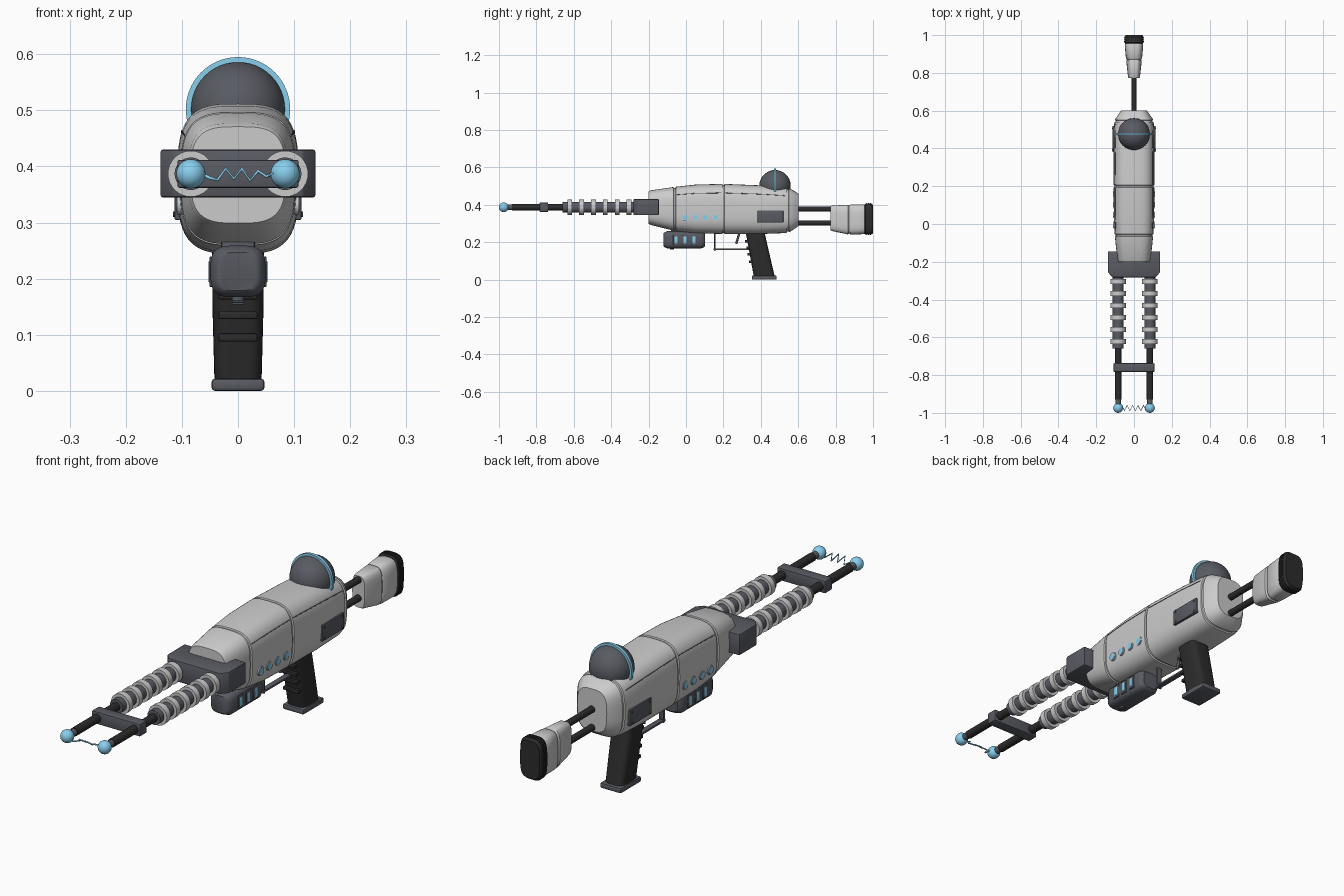
import bpy, bmesh
from math import cos, sin, pi
from mathutils import Vector

if "Cube" in bpy.data.objects:
    bpy.data.objects.remove(bpy.data.objects["Cube"])


def material(name, rgb):
    m = bpy.data.materials.new(name)
    m.diffuse_color = (*rgb, 1)
    m.use_nodes = True
    m.node_tree.nodes["Principled BSDF"].inputs["Base Color"].default_value = m.diffuse_color
    return m


DARK = material("dark_grey", (0.10, 0.105, 0.125))
BLACK = material("black", (0.025, 0.025, 0.025))
BLUE = material("light_blue", (0.25, 0.62, 0.85))


def finish(name, bm, mat=None, bevel=0):
    bmesh.ops.recalc_face_normals(bm, faces=bm.faces)
    if bevel:
        bmesh.ops.bevel(bm, geom=bm.edges[:], offset=bevel, segments=2, affect='EDGES', profile=0.5)
    me = bpy.data.meshes.new(name)
    bm.to_mesh(me)
    bm.free()
    ob = bpy.data.objects.new(name, me)
    bpy.context.collection.objects.link(ob)
    if mat:
        me.materials.append(mat)
    bpy.ops.object.select_all(action='DESELECT')
    ob.select_set(True)
    bpy.context.view_layer.objects.active = ob
    bpy.ops.object.shade_smooth_by_angle(angle=0.6)
    return ob


def box(name, lo, hi, mat=None, bevel=0.004):
    bm = bmesh.new()
    bmesh.ops.create_cube(bm, size=1)
    lo, hi = Vector(lo), Vector(hi)
    for v in bm.verts:
        v.co = (lo + hi) / 2 + v.co * (hi - lo)
    return finish(name, bm, mat, bevel)


def rod(name, a, b, r, mat=None, seg=24):
    a, b = Vector(a), Vector(b)
    bm = bmesh.new()
    bmesh.ops.create_cone(bm, cap_ends=True, segments=seg, radius1=r, radius2=r, depth=(b - a).length)
    q = (b - a).to_track_quat('Z', 'Y')
    for v in bm.verts:
        v.co = (a + b) / 2 + q @ v.co
    return finish(name, bm, mat)


def ball(name, c, r, mat, seg=32):
    bm = bmesh.new()
    bmesh.ops.create_uvsphere(bm, u_segments=seg, v_segments=seg // 2, radius=r)
    bmesh.ops.translate(bm, verts=bm.verts, vec=c)
    return finish(name, bm, mat)


def spow(v, e):
    return abs(v) ** e * (1 if v >= 0 else -1)


# section = (position along axis, centre on the other axis, half width, half height)
def loft(name, secs, mat=None, axis='y', n=3.3, seg=48):
    bm = bmesh.new()
    rings = []
    for t, c, hu, hv in secs:
        ring = []
        for i in range(seg):
            a = 2 * pi * i / seg
            u = hu * spow(cos(a), 2 / n)
            v = c + hv * spow(sin(a), 2 / n)
            ring.append(bm.verts.new((u, t, v) if axis == 'y' else (u, v, t)))
        rings.append(ring)
    for p, q in zip(rings, rings[1:]):
        for i in range(seg):
            j = (i + 1) % seg
            bm.faces.new((p[i], p[j], q[j], q[i]))
    bm.faces.new(rings[0])
    bm.faces.new(rings[-1])
    return finish(name, bm, mat)


def wire(name, pts, r, mat):
    cu = bpy.data.curves.new(name, 'CURVE')
    cu.dimensions = '3D'
    cu.bevel_depth = r
    cu.bevel_resolution = 2
    cu.use_fill_caps = True
    s = cu.splines.new('POLY')
    s.points.add(len(pts) - 1)
    for p, co in zip(s.points, pts):
        p.co = (*co, 1)
    ob = bpy.data.objects.new(name, cu)
    bpy.context.collection.objects.link(ob)
    cu.materials.append(mat)


# Main body with panel grooves cut in at the seams
profile = [(-0.2, .385, .084, .086), (-0.19, .385, .088, .092), (-0.06, .378, .102, .118),
           (0.05, .378, .107, .130), (0.2, .378, .108, .134), (0.4, .374, .108, .130),
           (0.53, .371, .105, .122), (0.555, .371, .100, .116), (0.59, .373, .076, .095), (0.602, .374, .066, .085)]


def at(y):
    for p, q in zip(profile, profile[1:]):
        if p[0] <= y <= q[0]:
            f = (y - p[0]) / (q[0] - p[0])
            return [a + (b - a) * f for a, b in zip(p, q)]


secs = [list(p) for p in profile if p[0] not in (-0.06, 0.2)]
for s in (-0.06, 0.2, 0.545):
    for d, cut in ((-.006, 0), (-.004, .005), (.004, .005), (.006, 0)):
        y, c, w, h = at(s + d)
        secs.append([y, c, w - cut, h - cut])
loft("body", sorted(secs))

# Side details on both sides
for sx in (-1, 1):
    for y in (-.005, .049, .103, .157):
        rod("window_rim", (sx * .09, y, .332), (sx * .1085, y, .332), .018)
        rod("window", (sx * .09, y, .332), (sx * .110, y, .332), .014, BLUE)
    box("side_plate", (sx * .10 - .013, .38, .305), (sx * .10 + .013, .52, .37), DARK, .002)
    for y in (.393, .507):
        for z in (.315, .36):
            rod("plate_screw", (sx * .105, y, z), (sx * .116, y, z), .005, DARK, 10)
    for y0, y1 in ((-.05, .19), (.21, .53)):
        pts = []
        for k in range(9):
            y, c, w, h = at(y0 + (y1 - y0) * k / 8)
            pts.append((sx * w * cos(.5) ** (2 / 3.3), y, c + h * sin(.5) ** (2 / 3.3)))
        wire("panel_line", pts, .0015, DARK)

# Dome and its blue hoop
ball("dome", (0, .476, .502), .084, DARK, 48)
rod("dome_hoop", (0, .470, .502), (0, .482, .502), .093, BLUE, 64)

# Front block and twin barrels
block = bmesh.new()
outline = [(-.138, -.145), (-.138, -.255), (-.115, -.282), (.115, -.282), (.138, -.255), (.138, -.145)]
face = block.faces.new([block.verts.new((x, y, .345)) for x, y in outline])
top = bmesh.ops.extrude_face_region(block, geom=[face])
bmesh.ops.translate(block, verts=[v for v in top['geom'] if isinstance(v, bmesh.types.BMVert)], vec=(0, 0, .085))
finish("front_block", block, DARK, .004)
Z = .387
for x in (-.084, .084):
    rod("barrel_core", (x, -.66, Z), (x, -.27, Z), .029, DARK, 32)
    for i in range(6):
        y = -.622 + i * .0635
        rod("barrel_ring", (x, y - .0125, Z), (x, y + .0125, Z), .041, None, 32)
    rod("barrel_rod", (x, -.93, Z), (x, -.65, Z), .017, BLACK)
    rod("barrel_tip", (x, -.955, Z), (x, -.92, Z), .014, DARK)
    ball("electrode", (x, -.974, Z), .026, BLUE)
box("crossbar", (-.108, -.783, .362), (.108, -.737, .412), DARK)

# Electric arc
zig = [.387, .380, .376, .396, .378, .396, .375, .392, .382, .388]
wire("electric_arc", [(-.065 + .0144 * i, -.974 + .014 * (-1) ** i, z) for i, z in enumerate(zig)], .003, BLUE)

# Forward pod with slots
loft("forward_pod", [(-.12, .213, .034, .034), (-.116, .213, .040, .039), (-.10, .213, .049, .046), (.08, .213, .049, .046),
                     (.095, .213, .043, .041), (.102, .213, .034, .034)], DARK, n=3.5)
box("pod_mount", (-.03, -.08, .24), (.03, .08, .28), DARK)
rod("pod_knob", (0, -.075, .161), (0, -.075, .18), .011, DARK)
for sx in (-1, 1):
    for y in (-.053, -.005, .043):
        box("slot_frame", (sx * .045 - .006, y - .016, .185), (sx * .045 + .006, y + .016, .24), DARK, .003)
        box("pod_slot", (sx * .046 - .007, y - .009, .193), (sx * .046 + .007, y + .009, .232), BLUE, .003)

# Grip, finger ridges and foot
loft("grip", [(.018, .418, .042, .056), (.13, .395, .045, .053), (.265, .367, .047, .050)], BLACK, 'z', 4)
for z in (.095, .135, .17, .205):
    y = .364 - (z - .02) * .19
    box("finger_ridge", (-.035, y - .013, z - .007), (.035, y + .02, z + .007), BLACK, .003)
box("grip_foot", (-.047, .352, 0), (.047, .485, .022), DARK, .006)

# Trigger and guard
for a, b in (((.155, .27), (.155, .158)), ((.151, .162), (.345, .162))):
    box("trigger_guard", (-.011, min(a[0], b[0]) - .004, min(a[1], b[1]) - .004),
        (.011, max(a[0], b[0]) + .004, max(a[1], b[1]) + .004), DARK, .001)
wire("trigger", [(0, .285, .25), (0, .277, .22), (0, .268, .192)], .006, DARK)

# Shoulder stock
for z in (.377, .303):
    rod("stock_rod", (0, .58, z), (0, .86, z), .0135, BLACK)
loft("stock", [(.772, .328, .028, .064), (.78, .328, .032, .068), (.865, .321, .041, .079), (.872, .321, .037, .075),
               (.88, .321, .043, .080), (.945, .323, .049, .080), (.96, .323, .045, .076)], n=3.5)
loft("butt_pad", [(.955, .324, .046, .078), (.96, .324, .050, .083), (.99, .324, .050, .083), (1.0, .324, .044, .076)], BLACK, n=3.5)
for y in (.966, .976, .986):
    loft("pad_rib", [(y - .002, .324, .052, .085), (y + .002, .324, .052, .085)], BLACK, n=3.5)
